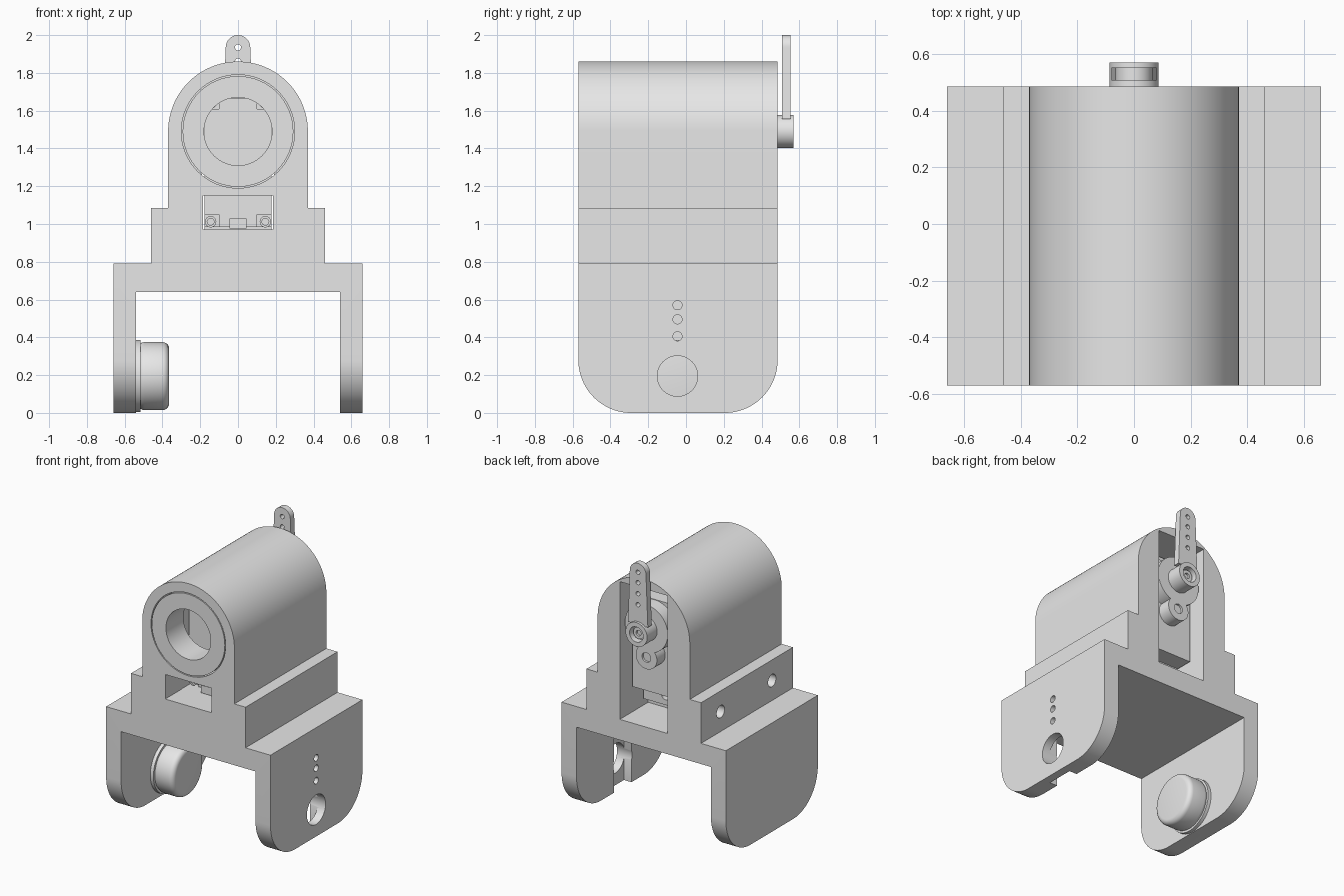
import bpy, bmesh
from math import sin, cos, pi, radians

default = bpy.data.objects.get("Cube")
if default:
    bpy.data.objects.remove(default, do_unlink=True)

grey = bpy.data.materials.new("plain grey")
grey.use_nodes = True
colour = (0.8, 0.8, 0.8, 1)
grey.diffuse_color = colour
grey.node_tree.nodes["Principled BSDF"].inputs["Base Color"].default_value = colour


def place(axis, u, v, t):
    """Map a profile point (u, v) at depth t along x or y."""
    return (t, u, v) if axis == "x" else (u, t, v)


def finish(name, bm):
    bmesh.ops.recalc_face_normals(bm, faces=bm.faces)
    mesh = bpy.data.meshes.new(name)
    bm.to_mesh(mesh)
    bm.free()
    mesh.materials.append(grey)
    ob = bpy.data.objects.new(name, mesh)
    bpy.context.collection.objects.link(ob)
    return ob


def prism(name, axis, pts, a, b):
    """Extrude a closed profile from a to b along the axis."""
    bm = bmesh.new()
    near = [bm.verts.new(place(axis, u, v, a)) for u, v in pts]
    far = [bm.verts.new(place(axis, u, v, b)) for u, v in pts]
    bm.faces.new(near)
    bm.faces.new(far)
    n = len(pts)
    for i in range(n):
        j = (i + 1) % n
        bm.faces.new((near[i], near[j], far[j], far[i]))
    return finish(name, bm)


def arc(cu, cv, r, start, end, n):
    angles = [radians(start + (end - start) * i / n) for i in range(n + 1)]
    return [(cu + r * cos(t), cv + r * sin(t)) for t in angles]


def disc(name, axis, cu, cv, r, a, b, n=48):
    return prism(name, axis, arc(cu, cv, r, 0, 360, n)[:-1], a, b)


def box(name, u0, u1, v0, v1, a, b, axis="y"):
    return prism(name, axis, [(u0, v0), (u1, v0), (u1, v1), (u0, v1)], a, b)


def activate(ob):
    bpy.ops.object.select_all(action="DESELECT")
    ob.select_set(True)
    bpy.context.view_layer.objects.active = ob


def combine(ob, others, operation="DIFFERENCE"):
    """Apply booleans and remove the helper shapes."""
    activate(ob)
    for other in others:
        other.hide_render = True
        mod = ob.modifiers.new("shape", "BOOLEAN")
        mod.operation = operation
        mod.solver = "EXACT"
        mod.object = other
        bpy.ops.object.modifier_apply(modifier=mod.name)
        bpy.data.objects.remove(other, do_unlink=True)


SHAFT = 1.49              # height of bore and servo shaft
FRONT, BACK = -0.57, 0.485
MID = -0.045              # depth of the pivot axis

# Housing: stepped arch extruded front to back
half = [(0.54, 0.64), (0.54, 0), (0.66, 0), (0.66, 0.79), (0.46, 0.79),
        (0.46, 1.085), (0.37, 1.085)]
outline = half + arc(0, SHAFT, 0.37, 0, 180, 64) + [(-x, z) for x, z in reversed(half)]
housing = prism("housing", "y", outline, FRONT, BACK)

# Round the lower corners of both legs
R = 0.28
side = (arc(FRONT + R, R, R, 180, 270, 20) + arc(BACK - R, R, R, 270, 360, 20)
        + [(BACK + 0.1, R + 0.1), (BACK + 0.1, 2.1), (FRONT - 0.1, 2.1), (FRONT - 0.1, R + 0.1)])
side = [p for p in side]
side[41:] = [(BACK, R), (BACK + 0.1, R + 0.001), (BACK + 0.1, 2.1),
             (FRONT - 0.1, 2.1), (FRONT - 0.1, R + 0.001)]
combine(housing, [prism("leg_rounding", "x", side, -0.8, 0.8)], "INTERSECT")

# Openings in the housing
cutters = [
    disc("bearing_seat", "y", 0, SHAFT, 0.30, FRONT - 0.1, -0.36, 64),
    box("servo_cavity", -0.19, 0.19, 0.97, 1.68, -0.38, 0.3),
    box("servo_well", -0.192, 0.192, 0.79, 1.79, 0.16, BACK + 0.1),
    box("front_window", -0.185, 0.185, 0.972, 1.15, FRONT - 0.1, -0.3),
    box("horn_channel", MID - 0.1, MID + 0.1, -0.1, 0.62, 0.5, 0.60, "x"),
    disc("pivot_hole", "x", MID, 0.195, 0.107, 0.5, 0.8),
]
cutters += [disc("pin_hole", "x", MID, z, 0.024, 0.5, 0.8, 24) for z in (0.405, 0.495, 0.57)]
cutters += [disc("side_hole", "x", y, 0.935, 0.045, -0.6, -0.25, 32) for y in (-0.33, 0.26)]
combine(housing, cutters)

# Bearing ring in the front
ring = disc("bearing_ring", "y", 0, SHAFT, 0.293, FRONT, -0.37, 64)
combine(ring, [disc("bore", "y", 0, SHAFT, 0.18, -0.7, -0.2, 64)])

# Servo body, mounting flange and gear humps
servo = box("servo_body", -0.178, 0.178, 0.985, 1.665, -0.31, 0.36)
corners = [box("corner_notch", s * 0.145 - 0.045, s * 0.145 + 0.045, z, z + 0.1, -0.4, -0.29)
           for s in (-1, 1) for z in (0.95, 1.61)]
combine(servo, corners)
flange = box("servo_flange", -0.178, 0.178, 0.85, 1.78, 0.16, 0.235)
combine(flange, [disc("flange_hole", "y", 0, z, 0.032, 0.1, 0.3, 24) for z in (0.92, 1.725)])
disc("gear_hump", "y", 0, SHAFT, 0.172, 0.35, 0.455, 64)
hump = disc("small_gear_hump", "y", 0, 1.28, 0.085, 0.35, 0.455, 40)
combine(hump, [disc("hump_dimple", "y", 0, 1.28, 0.035, 0.44, 0.5, 24)])
box("cable_block", -0.045, 0.045, 0.975, 1.03, -0.36, -0.30)
for s in (-1, 1):
    for z in (1.012, 1.64):
        screw = disc("servo_screw", "y", s * 0.145, z, 0.03, -0.31, -0.28, 24)
        combine(screw, [disc("screw_socket", "y", s * 0.145, z, 0.018, -0.35, -0.295, 16)])

# Servo horn: hub, shaft screw and tapered arm with holes
hub = disc("horn_hub", "y", 0, SHAFT, 0.087, 0.44, 0.57)
combine(hub, [disc("hub_recess", "y", 0, SHAFT, 0.055, 0.52, 0.6, 32)])
screw = disc("shaft_screw", "y", 0, SHAFT, 0.042, 0.50, 0.545, 32)
combine(screw, [disc("screw_socket", "y", 0, SHAFT, 0.02, 0.53, 0.6, 16)])
arm = prism("horn_arm", "y", [(-0.08, SHAFT + 0.065), (0.08, SHAFT + 0.065)]
            + arc(0, 1.935, 0.065, 0, 180, 24), 0.507, 0.552)
combine(arm, [disc("arm_hole", "y", 0, z, 0.016, 0.4, 0.7, 16)
              for z in (1.70, 1.78, 1.86, 1.935)])

# Pivot knob on the inside of the right leg
disc("knob_flange", "x", MID, 0.195, 0.19, -0.55, -0.515, 64)
knob = disc("pivot_knob", "x", MID, 0.195, 0.18, -0.53, -0.365, 64)
activate(knob)
bevel = knob.modifiers.new("rounded_rim", "BEVEL")
bevel.width = 0.035
bevel.segments = 5
bevel.limit_method = "ANGLE"
bevel.angle_limit = radians(60)
bpy.ops.object.modifier_apply(modifier=bevel.name)

# Smooth the curved surfaces, keep edges sharp
for ob in list(bpy.context.collection.objects):
    if ob.type == "MESH" and grey.name in ob.data.materials:
        activate(ob)
        bpy.ops.object.shade_smooth_by_angle(angle=radians(30))
